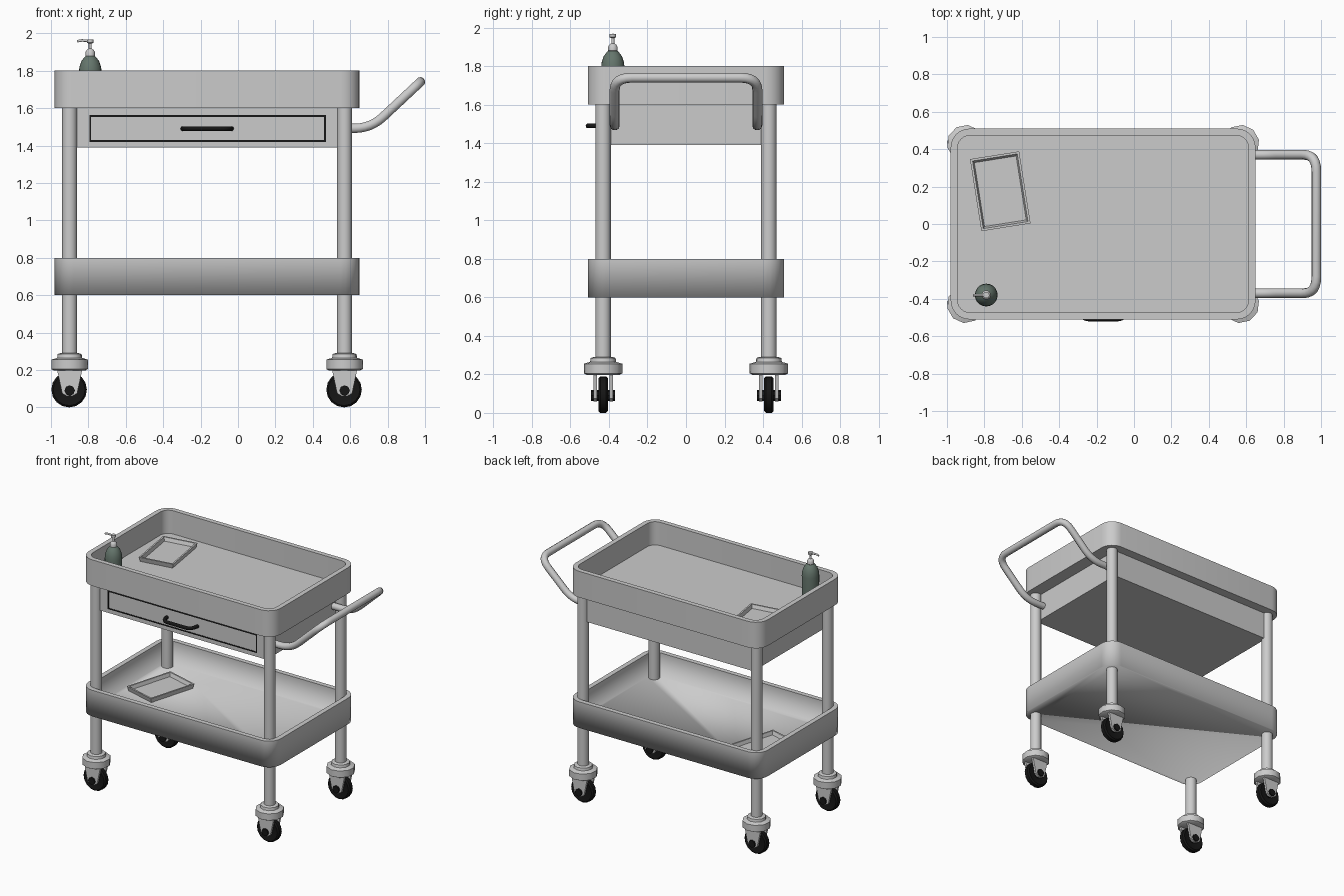
import bpy, bmesh, math
from mathutils import Vector, Matrix

if "Cube" in bpy.data.objects:
    bpy.data.objects.remove(bpy.data.objects["Cube"])


def material(name, rgb):
    m = bpy.data.materials.new(name)
    m.diffuse_color = (*rgb, 1)
    m.use_nodes = True
    m.node_tree.nodes["Principled BSDF"].inputs["Base Color"].default_value = m.diffuse_color
    return m


BLACK = material("black", (0.008, 0.008, 0.008))
GREEN = material("bottle_green", (0.13, 0.18, 0.15))


def finish(name, bm, mat=None, angle=35):
    bmesh.ops.recalc_face_normals(bm, faces=bm.faces)
    me = bpy.data.meshes.new(name)
    bm.to_mesh(me)
    bm.free()
    ob = bpy.data.objects.new(name, me)
    bpy.context.collection.objects.link(ob)
    if mat:
        me.materials.append(mat)
    bpy.ops.object.select_all(action='DESELECT')
    ob.select_set(True)
    bpy.context.view_layer.objects.active = ob
    if angle:
        bpy.ops.object.shade_smooth_by_angle(angle=math.radians(angle))
    return ob


def loft(rings):
    """Skin a list of closed rings and cap both ends."""
    bm = bmesh.new()
    vs = [[bm.verts.new(p) for p in r] for r in rings]
    n = len(vs[0])
    for a, b in zip(vs, vs[1:]):
        for i in range(n):
            bm.faces.new((a[i], a[(i + 1) % n], b[(i + 1) % n], b[i]))
    bm.faces.new(vs[0])
    bm.faces.new(vs[-1])
    return bm


def lathe(name, profile, loc, segs, mat=None, axis='Z', turn=0, angle=35):
    """Spin (radius, height) points about an axis through loc."""
    bm = loft([[(r * math.cos(turn + 2 * math.pi * i / segs),
                 r * math.sin(turn + 2 * math.pi * i / segs), z)
                for i in range(segs)] for r, z in profile])
    if axis != 'Z':
        bm.transform(Matrix.Rotation(math.pi / 2, 4, 'X' if axis == 'Y' else 'Y'))
    bm.transform(Matrix.Translation(loc))
    return finish(name, bm, mat, angle)


def rounded_rect(hx, hy, r, z, n=6):
    pts = []
    for k, (sx, sy) in enumerate(((1, 1), (-1, 1), (-1, -1), (1, -1))):
        for i in range(n + 1):
            a = math.pi / 2 * (k + i / n)
            pts.append((sx * (hx - r) + r * math.cos(a), sy * (hy - r) + r * math.sin(a), z))
    return pts


def rect(hx, hy, z):
    return [(hx, hy, z), (-hx, hy, z), (-hx, -hy, z), (hx, -hy, z)]


def box(name, lo, hi, mat=None):
    bm = bmesh.new()
    bmesh.ops.create_cube(bm, size=1)
    lo, hi = Vector(lo), Vector(hi)
    bm.transform(Matrix.Translation((lo + hi) / 2) @ Matrix.Diagonal((*(hi - lo), 1)))
    return finish(name, bm, mat, None)


def tube(name, pts, radius, bend, mat=None, steps=6):
    """Round bar along a path with softened corners."""
    pts = [Vector(p) for p in pts]
    path = [pts[0]]
    for a, p, b in zip(pts, pts[1:], pts[2:]):
        s = p + (a - p).normalized() * bend
        e = p + (b - p).normalized() * bend
        for i in range(steps + 1):
            t = i / steps
            path.append(s * (1 - t) ** 2 + p * 2 * t * (1 - t) + e * t * t)
    path.append(pts[-1])
    cu = bpy.data.curves.new(name, 'CURVE')
    cu.dimensions = '3D'
    cu.bevel_depth, cu.bevel_resolution, cu.use_fill_caps = radius, 3, True
    sp = cu.splines.new('POLY')
    sp.points.add(len(path) - 1)
    for q, p in zip(sp.points, path):
        q.co = (*p, 1)
    ob = bpy.data.objects.new(name, cu)
    bpy.context.collection.objects.link(ob)
    bpy.ops.object.select_all(action='DESELECT')
    ob.select_set(True)
    bpy.context.view_layer.objects.active = ob
    bpy.ops.object.convert(target='MESH')
    ob = bpy.context.object
    if mat:
        ob.data.materials.append(mat)
    bpy.ops.object.shade_smooth_by_angle(angle=math.radians(40))


# Two open trays, the lower one softly shaded
CX = -0.165
HX, HY, WALL = 0.815, 0.51, 0.037


def tray(name, z, soft):
    bm = loft([rounded_rect(HX, HY, 0.1, z), rounded_rect(HX, HY, 0.1, z + 0.2),
               rounded_rect(HX - WALL, HY - WALL, 0.065, z + 0.2),
               rounded_rect(HX - WALL, HY - WALL, 0.065, z + 0.022)])
    bm.transform(Matrix.Translation((CX, 0, 0)))
    ob = finish(name, bm, None, None if soft else 35)
    if soft:
        for p in ob.data.polygons:
            p.use_smooth = p.center.z < z + 0.19


tray("upper_tray", 1.6, False)
tray("lower_tray", 0.6, True)

# Drawer case with a dark outline and pull
box("drawer_case", (-0.88, -0.44, 1.39), (0.55, 0.44, 1.605))
x0, x1, z0, z1, t = -0.795, 0.47, 1.42, 1.562, 0.009
for name, a, b in (("bottom", (x0, z0), (x1, z0 + t)), ("top", (x0, z1 - t), (x1, z1)),
                   ("left", (x0, z0), (x0 + t, z1)), ("right", (x1 - t, z0), (x1, z1))):
    box("drawer_gap_" + name, (a[0], -0.443, a[1]), (b[0], -0.435, b[1]), BLACK)
tube("drawer_pull", [(-0.295, -0.435, 1.49), (-0.285, -0.508, 1.49),
                     (-0.045, -0.508, 1.49), (-0.035, -0.435, 1.49)], 0.013, 0.05, BLACK)

# Push handle
side = [(0.53, 0.37, 1.492), (0.71, 0.37, 1.492), (0.975, 0.37, 1.74)]
tube("push_handle", side + [(x, -y, z) for x, y, z in reversed(side)], 0.026, 0.09)

# Legs and casters
for x, xn in ((-0.90, "left"), (0.57, "right")):
    for s, yn in ((-1, "front"), (1, "back")):
        y, tag = s * 0.43, f"{yn}_{xn}"
        lathe("leg_" + tag, [(0.04, 0.27), (0.04, 1.61)], (x, y, 0), 20)
        lathe("caster_collar_" + tag,
              [(0.085, 0.197), (0.1, 0.205), (0.1, 0.255), (0.068, 0.265), (0.065, 0.285), (0.05, 0.29)],
              (x, y, 0), 10, turn=0.2, angle=50)
        lathe("wheel_" + tag, [(0.05, -0.018), (0.085, -0.025), (0.095, -0.015),
                               (0.095, 0.015), (0.085, 0.025), (0.05, 0.018)],
              (x - 0.003, y, 0.095), 16, BLACK, 'Y')
        lathe("axle_" + tag, [(0.028, -0.062), (0.028, 0.062)], (x, y, 0.09), 8, BLACK, 'Y')
        # Tapered fork cheeks on both sides of the wheel
        for k in (-1, 1):
            outline = [(-0.068, 0.205), (0.068, 0.205), (0.04, 0.075), (0.015, 0.06),
                       (-0.015, 0.06), (-0.04, 0.075)]
            bm = loft([[(x + px, y + k * d, pz) for px, pz in outline] for d in (0.033, 0.05)])
            finish(f"fork_{tag}_{'outer' if k == s else 'inner'}", bm, None, None)

# Small dishes lying on the trays
for name, loc, deg in (("upper_dish", (-0.715, 0.175, 1.622), 9), ("lower_dish", (-0.715, 0.085, 0.622), -16)):
    bm = loft([rect(0.125, 0.185, 0), rect(0.133, 0.195, 0.035),
               rect(0.121, 0.183, 0.035), rect(0.113, 0.173, 0.008)])
    bm.transform(Matrix.Translation(loc) @ Matrix.Rotation(math.radians(deg), 4, 'Z'))
    finish(name, bm, None, None)

# Pump bottle
bx, by = -0.79, -0.38
lathe("bottle", [(0.05, 1.622), (0.06, 1.632), (0.061, 1.79), (0.058, 1.82), (0.048, 1.85),
                 (0.032, 1.872), (0.02, 1.882)], (bx, by, 0), 20, GREEN)
lathe("bottle_collar", [(0.02, 1.875), (0.025, 1.88), (0.025, 1.9), (0.018, 1.912),
                        (0.008, 1.918), (0.008, 1.945), (0.017, 1.95), (0.017, 1.967)], (bx, by, 0), 14)
tube("bottle_spout", [(bx + 0.015, by, 1.96), (bx - 0.05, by, 1.962), (bx - 0.07, by, 1.957)], 0.007, 0.01)
